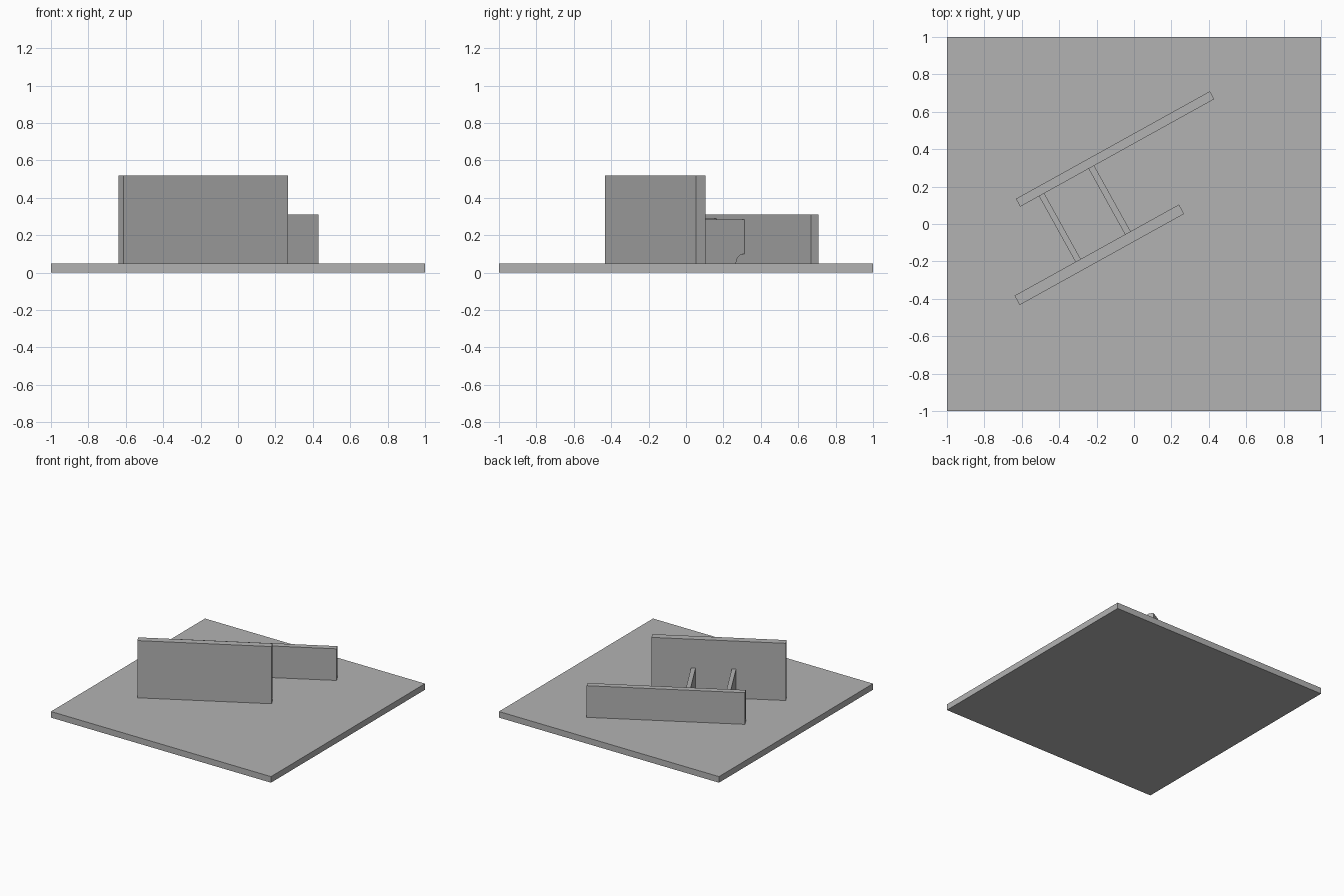
import bpy, bmesh, math
from mathutils import Matrix

cube = bpy.data.objects.get("Cube")
if cube:
    bpy.data.objects.remove(cube, do_unlink=True)

# Single plain grey
grey = bpy.data.materials.new("plain_grey")
grey.use_nodes = True
colour = (0.45, 0.45, 0.45, 1)
grey.diffuse_color = colour
grey.node_tree.nodes["Principled BSDF"].inputs["Base Color"].default_value = colour

BASE_TOP = 0.05
TURN = Matrix.Rotation(math.radians(29), 4, 'Z')   # walls and ribs share this turn


def finish(name, bm, matrix):
    bmesh.ops.recalc_face_normals(bm, faces=bm.faces)
    mesh = bpy.data.meshes.new(name)
    bm.to_mesh(mesh)
    bm.free()
    mesh.materials.append(grey)
    obj = bpy.data.objects.new(name, mesh)
    obj.matrix_world = matrix
    bpy.context.collection.objects.link(obj)
    return obj


def box(name, centre, size, bottom, matrix=Matrix()):
    bm = bmesh.new()
    bmesh.ops.create_cube(bm, size=1)
    bmesh.ops.scale(bm, vec=size, verts=bm.verts)
    bmesh.ops.translate(bm, vec=(*centre, bottom + size[2] / 2), verts=bm.verts)
    return finish(name, bm, matrix)


def rib(name, along, start, end, thick, top, radius=0.05):
    """Upright plate with quarter-round clearance notches in its lower corners."""
    steps = 10
    arc = [(radius * math.cos(a), radius * math.sin(a))
           for a in (math.pi / 2 * i / steps for i in range(steps + 1))]
    profile = [(start, top)]
    profile += [(start + c, BASE_TOP + s) for c, s in reversed(arc)]
    profile += [(end - c, BASE_TOP + s) for c, s in arc]
    profile += [(end, top)]
    bm = bmesh.new()
    face = bm.faces.new([bm.verts.new((along - thick / 2, y, z)) for y, z in profile])
    side = bmesh.ops.extrude_face_region(bm, geom=[face])["geom"]
    moved = [v for v in side if isinstance(v, bmesh.types.BMVert)]
    bmesh.ops.translate(bm, vec=(thick, 0, 0), verts=moved)
    return finish(name, bm, TURN)


# Ground plate
box("base_plate", (0, 0), (2, 2, BASE_TOP), 0)

# Two parallel walls, positions in the turned frame
box("tall_front_wall", (-0.242, -0.054), (1.005, 0.057, 0.47), BASE_TOP, TURN)
box("low_back_wall", (0.106, 0.4), (1.186, 0.048, 0.26), BASE_TOP, TURN)

# Connecting ribs between the walls
rib("right_rib", -0.356, -0.026, 0.376, 0.032, 0.289)
rib("left_rib", -0.052, -0.026, 0.376, 0.034, 0.284)
